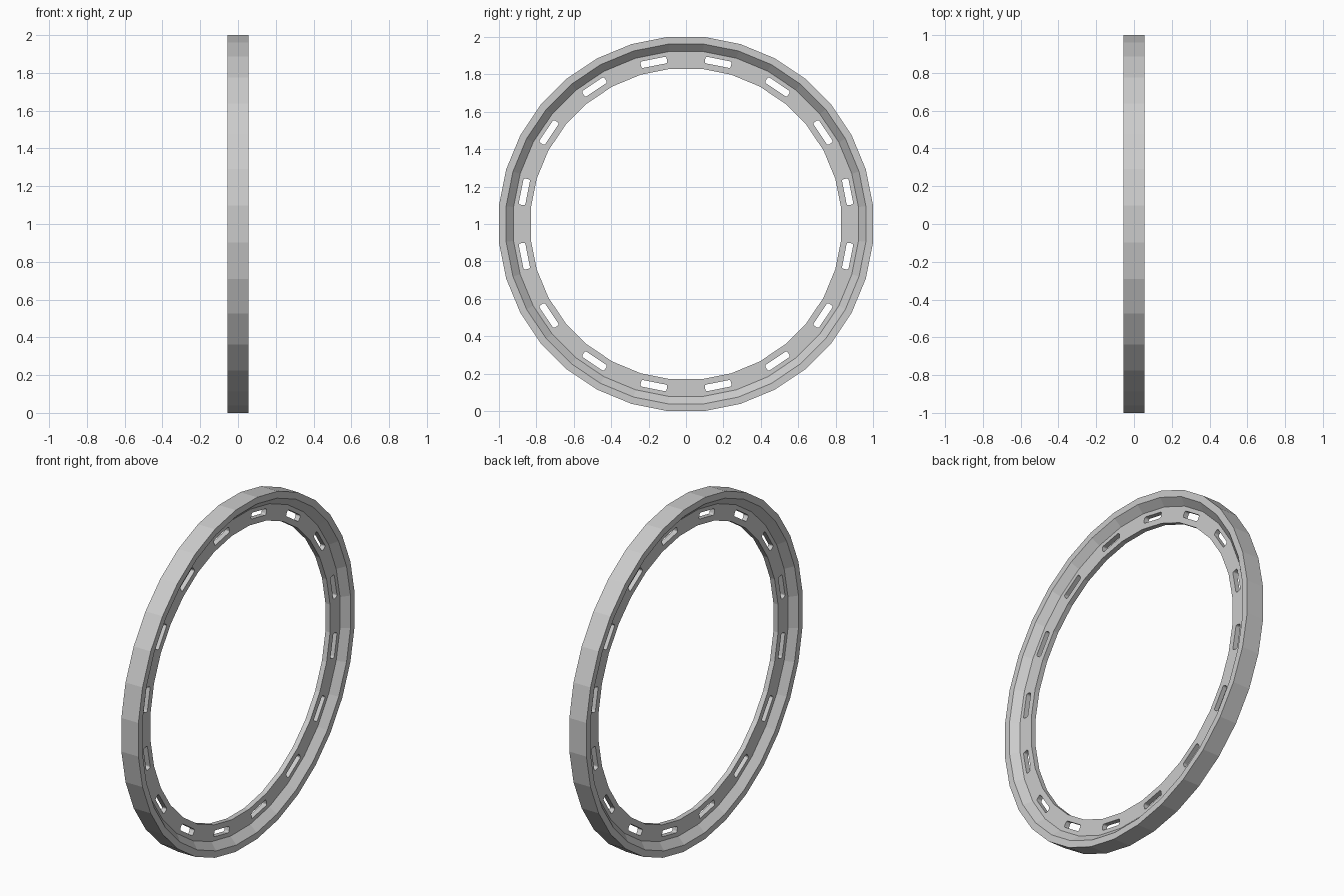
import bpy, bmesh
from math import cos, sin, pi, tau
from mathutils import Matrix, Vector

SEGMENTS = 32
SLOTS = 16
WEB = 0.015     # half thickness of the web
RIM = 0.055     # half width of the rim

cube = bpy.data.objects.get("Cube")
if cube:
    bpy.data.objects.remove(cube, do_unlink=True)

grey = bpy.data.materials.new("plain grey")
grey.use_nodes = True
colour = (0.6, 0.6, 0.6, 1)
grey.diffuse_color = colour
grey.node_tree.nodes["Principled BSDF"].inputs["Base Color"].default_value = colour


def make_object(name, bm):
    bmesh.ops.recalc_face_normals(bm, faces=bm.faces)
    mesh = bpy.data.meshes.new(name)
    bm.to_mesh(mesh)
    bm.free()
    mesh.materials.append(grey)
    obj = bpy.data.objects.new(name, mesh)
    bpy.context.collection.objects.link(obj)
    return obj


# Ring: a mirrored cross-section (radius, x) swept round the x axis
half = [(1.0, RIM), (0.962, RIM), (0.922, WEB), (0.83, WEB)]
profile = half + [(r, -x) for r, x in reversed(half)]
bm = bmesh.new()
loops = []
for i in range(SEGMENTS):
    a = tau * (i + 0.5) / SEGMENTS
    loops.append([bm.verts.new((x, r / cos(pi / SEGMENTS) * sin(a),
                                1 + r / cos(pi / SEGMENTS) * cos(a)))
                  for r, x in profile])
for i in range(SEGMENTS):
    a, b = loops[i - 1], loops[i]
    for j in range(len(profile)):
        bm.faces.new((a[j - 1], a[j], b[j], b[j - 1]))
ring = make_object("ring", bm)

# Slot cutters: round-cornered bars through every second facet
bm = bmesh.new()
for i in range(SLOTS):
    turn = Matrix.Rotation(tau * (i + 0.5) / SLOTS, 4, "X")
    place = (Matrix.Translation((0, 0, 1)) @ turn
             @ Matrix.Translation((0, 0, 0.881))
             @ Matrix.Diagonal((0.1, 0.142, 0.036, 1)))
    bar = bmesh.ops.create_cube(bm, size=1, matrix=place)
    edges = {e for v in bar["verts"] for e in v.link_edges}
    across = [e for e in edges
              if abs((e.verts[0].co - e.verts[1].co).normalized().x) > 0.9]
    bmesh.ops.bevel(bm, geom=across, offset=0.01, segments=3,
                    profile=0.5, affect="EDGES")
cutter = make_object("slot_cutter", bm)

# Cut the slots, then drop the cutter
cut = ring.modifiers.new("slots", "BOOLEAN")
cut.operation = "DIFFERENCE"
cut.solver = "EXACT"
cut.object = cutter
bpy.context.view_layer.objects.active = ring
bpy.ops.object.modifier_apply(modifier=cut.name)
bpy.data.objects.remove(cutter, do_unlink=True)
